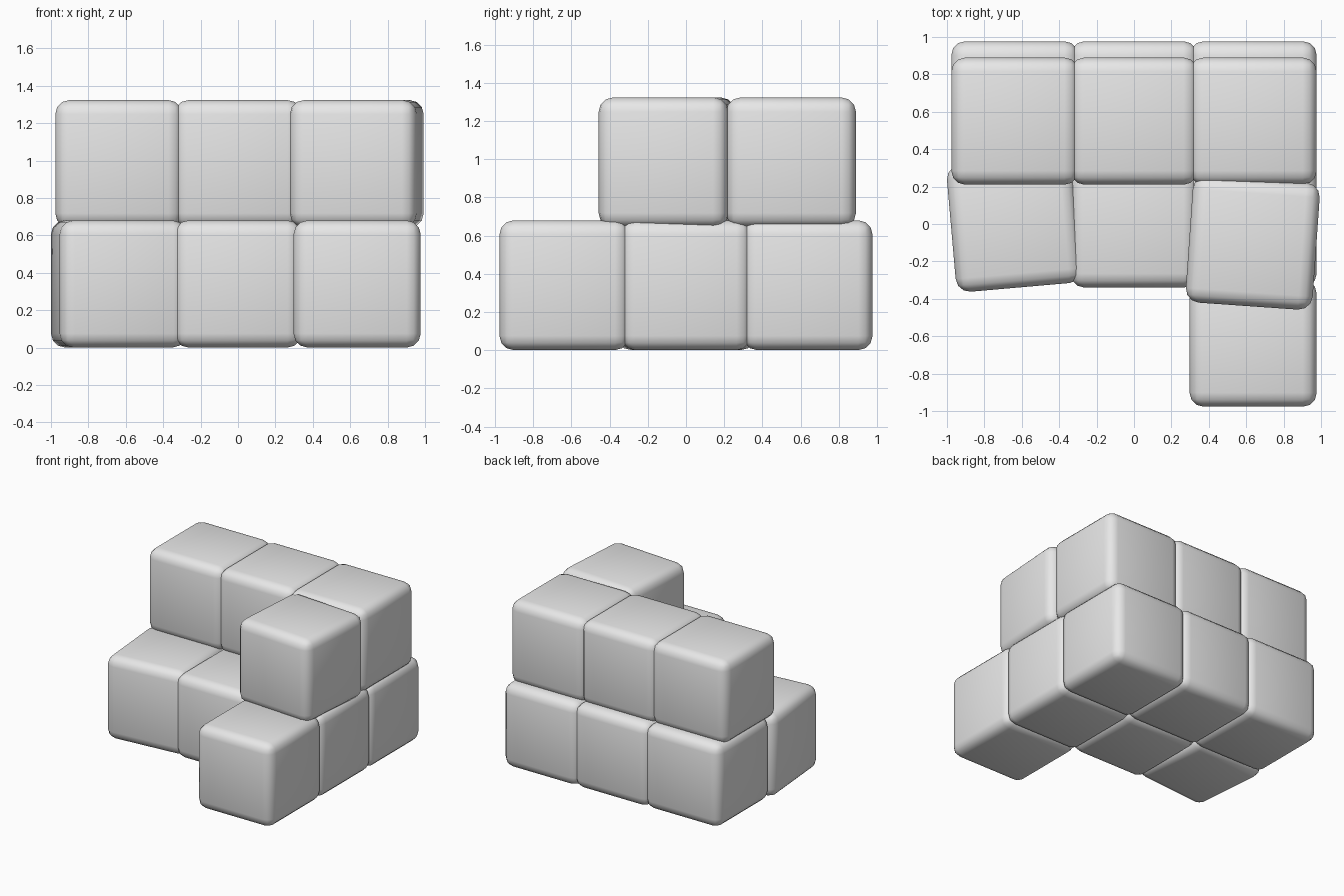
import bpy
from math import radians

default_cube = bpy.data.objects.get("Cube")
if default_cube:
    bpy.data.objects.remove(default_cube, do_unlink=True)

SIZE = 0.68
STEP = 0.637
LOWER_Z = SIZE / 2
UPPER_Z = 0.983

grey = bpy.data.materials.new("light grey")
grey.use_nodes = True
grey.diffuse_color = (0.8, 0.8, 0.8, 1)
grey.node_tree.nodes["Principled BSDF"].inputs["Base Color"].default_value = grey.diffuse_color


def block(name, x, y, z, turn=0):
    """Rounded cube, optionally twisted about its upright axis."""
    bpy.ops.mesh.primitive_cube_add(size=SIZE, location=(x, y, z),
                                    rotation=(0, 0, radians(turn)))
    obj = bpy.context.object
    obj.name = name
    obj.data.materials.append(grey)
    bevel = obj.modifiers.new("rounded edges", "BEVEL")
    bevel.width = 0.075
    bevel.segments = 3
    bpy.ops.object.shade_smooth()


# Back rows of both layers
for side, column in (("right", -1), ("middle", 0), ("left", 1)):
    block(f"lower_back_{side}_block", column * STEP, STEP, LOWER_Z)
    block(f"upper_back_{side}_block", column * STEP, 0.55, UPPER_Z)

# Centre row of the lower layer, with one twisted block
block("lower_centre_right_block", -0.638, 0, LOWER_Z, 5)
block("lower_centre_middle_block", 0, 0, LOWER_Z)
block("lower_centre_left_block", STEP, 0, LOWER_Z)

# Front block and the twisted block resting above it
block("lower_front_left_block", STEP, -STEP, LOWER_Z)
block("upper_front_left_block", 0.635, -0.1, UPPER_Z, -4)
